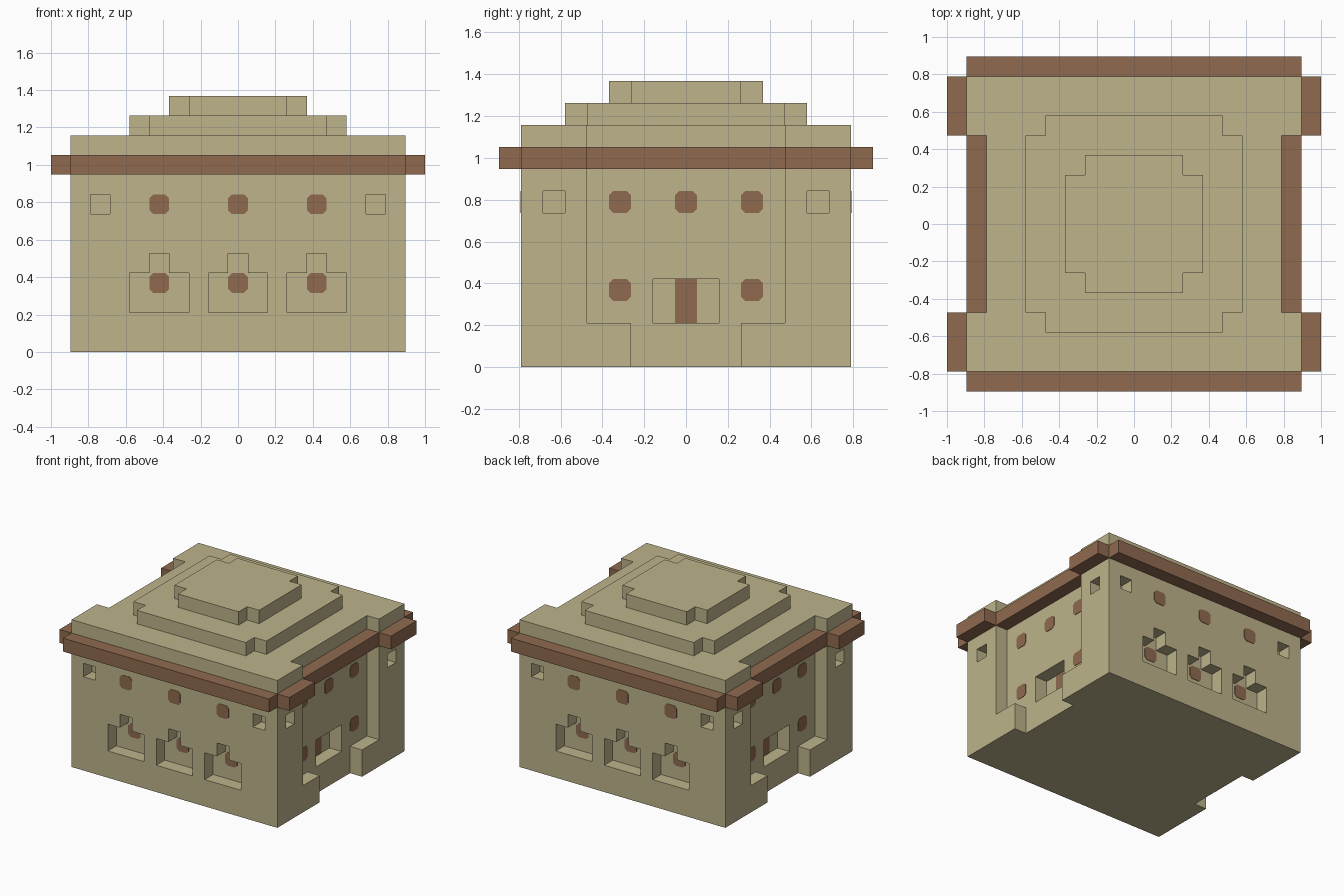
import bpy, bmesh
from mathutils import Matrix, Vector

if "Cube" in bpy.data.objects:
    bpy.data.objects.remove(bpy.data.objects["Cube"])

U = 2 / 19  # one building block


def material(name, rgb):
    m = bpy.data.materials.new(name)
    m.use_nodes = True
    m.diffuse_color = (*rgb, 1)
    m.node_tree.nodes["Principled BSDF"].inputs["Base Color"].default_value = (*rgb, 1)
    return m


SAND = material("sandstone", (0.51, 0.455, 0.26))
CLAY = material("brown clay", (0.28, 0.145, 0.08))


def prism(bm, outline, near, far, side=None):
    """Extrude an outline (in blocks) upwards, or outwards from wall number side."""
    rings = []
    for d in (near, far):
        if side is None:
            pts = [Vector((a, b, d)) for a, b in outline]
        else:
            turn = Matrix.Rotation(side * 1.5707963268, 3, "Z")
            pts = [turn @ Vector((a, -d, b)) for a, b in outline]
        rings.append([bm.verts.new(p * U) for p in pts])
    low, high = rings
    bm.faces.new(low)
    bm.faces.new(high)
    for i in range(len(low)):
        j = (i + 1) % len(low)
        bm.faces.new((low[i], low[j], high[j], high[i]))


def finish(name, bm, mat):
    bmesh.ops.recalc_face_normals(bm, faces=bm.faces)
    mesh = bpy.data.meshes.new(name)
    bm.to_mesh(mesh)
    bm.free()
    mesh.materials.append(mat)
    ob = bpy.data.objects.new(name, mesh)
    bpy.context.collection.objects.link(ob)
    return ob


def rect(a0, a1, b0, b1):
    return [(a0, b0), (a1, b0), (a1, b1), (a0, b1)]


def stepped(a, low, mid, high, narrow, wide):
    """T-shaped outline whose width changes at height mid."""
    return [(a - narrow, low), (a + narrow, low), (a + narrow, mid), (a + wide, mid),
            (a + wide, high), (a - wide, high), (a - wide, mid), (a - narrow, mid)]


def spot(a, b, r=0.5, c=0.19):
    """Small square with clipped corners."""
    s = r - c
    return [(a - s, b - r), (a + s, b - r), (a + r, b - s), (a + r, b + s),
            (a + s, b + r), (a - s, b + r), (a - r, b + s), (a - r, b - s)]


# Main block
bm = bmesh.new()
prism(bm, rect(-8.5, 8.5, -7.5, 7.5), 0, 11)
body = finish("walls", bm, SAND)

# Broad side recesses
recess = bmesh.new()
for side in (1, 3):
    prism(recess, stepped(0, -1, 2, 12, 2.5, 4.5), 7.5, 9.5, side)

# Window, door and vent openings
holes = bmesh.new()
for side in (0, 2):
    for a in (-4, 0, 4):
        prism(holes, stepped(a, 2, 4, 5, 1.5, 0.5), 6.5, 8, side)
    for a in (-7, 7):
        prism(holes, rect(a - 0.5, a + 0.5, 7, 8), 6.5, 8, side)
for side in (1, 3):
    prism(holes, rect(-1.5, 1.5, 2, 4), 6.5, 8, side)
    for a in (-6, 6):
        prism(holes, rect(a - 0.5, a + 0.5, 7, 8), 7.5, 9, side)

cutters = [finish("recess_cutter", recess, SAND), finish("opening_cutter", holes, SAND)]
for cutter in cutters:
    cutter.hide_render = True
    mod = body.modifiers.new(cutter.name, "BOOLEAN")
    mod.operation = "DIFFERENCE"
    mod.solver = "EXACT"
    mod.object = cutter
bpy.context.view_layer.update()
carved = bpy.data.meshes.new_from_object(body.evaluated_get(bpy.context.evaluated_depsgraph_get()))
body.modifiers.clear()
body.data = carved
for cutter in cutters:
    bpy.data.objects.remove(cutter)

# Stepped roof tiers with notched corners
for name, z, r in (("lower_roof_tier", 11, 5.5), ("upper_roof_tier", 12, 3.5)):
    s = r - 1
    quarter = [(r, -s), (r, s), (s, s)]
    outline = []
    for k in range(4):
        turn = Matrix.Rotation(k * 1.5707963268, 2)
        outline += [tuple(turn @ Vector(p)) for p in quarter]
    bm = bmesh.new()
    prism(bm, outline, z, z + 1)
    finish(name, bm, SAND)

# Cornice following the wall outline
bm = bmesh.new()
for side in (0, 2):
    prism(bm, rect(-8.5, 8.5, 9, 10), 7.5, 8.5, side)
for side in (1, 3):
    prism(bm, rect(-4.5, 4.5, 9, 10), 7.5, 8.5, side)
    for a in (-7.5, 4.5):
        prism(bm, rect(a, a + 3, 9, 10), 8.5, 9.5, side)
finish("cornice", bm, CLAY)

# Painted spots and door panels
T = 0.03
bm = bmesh.new()
for side in (0, 2):
    for a in (-4, 0, 4):
        prism(bm, spot(a, 7.5), 7.5, 7.5 + T, side)
        prism(bm, spot(a, 3.5), 6.5, 6.5 + T, side)
for side in (1, 3):
    for a, b in ((-3, 7.5), (0, 7.5), (3, 7.5), (-3, 3.5), (3, 3.5)):
        prism(bm, spot(a, b), 7.5, 7.5 + T, side)
finish("wall_spots", bm, CLAY)

bm = bmesh.new()
for side in (1, 3):
    prism(bm, rect(-0.5, 0.5, 2, 4), 6.5, 6.5 + T, side)
finish("door_panels", bm, CLAY)
